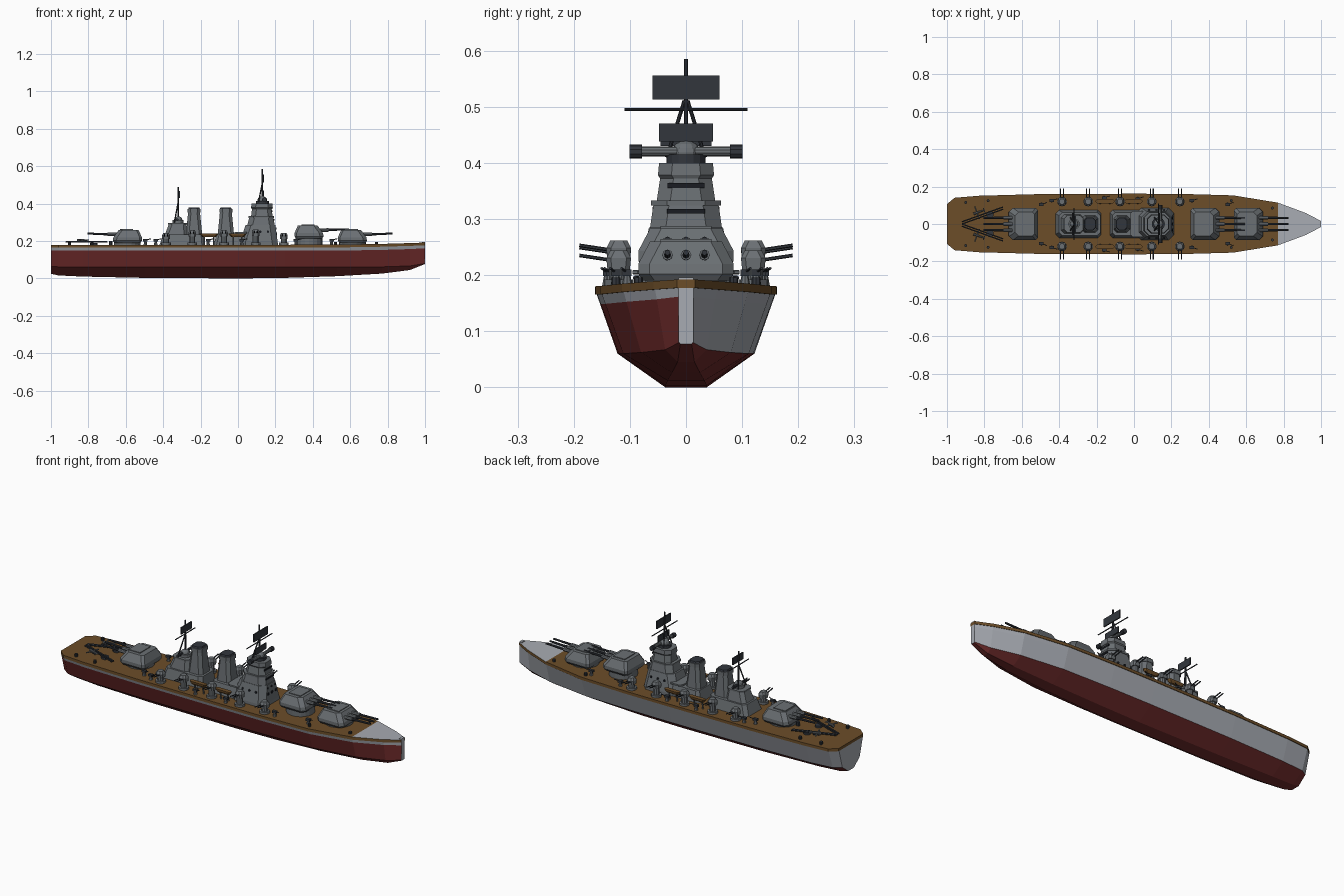
import bpy, bmesh, math
from mathutils import Vector, Matrix

if "Cube" in bpy.data.objects:
    bpy.data.objects.remove(bpy.data.objects["Cube"])

def material(name, rgb):
    m = bpy.data.materials.new(name)
    m.diffuse_color = (*rgb, 1)
    m.use_nodes = True
    m.node_tree.nodes["Principled BSDF"].inputs["Base Color"].default_value = m.diffuse_color
    return m

LIGHT = material("light_hull_grey", (0.39, 0.41, 0.45))
RED = material("bottom_red", (0.17, 0.026, 0.026))
WOOD = material("deck_brown", (0.15, 0.075, 0.022))
GREY = material("ship_grey", (0.145, 0.16, 0.172))
DARK = material("dark_steel", (0.032, 0.037, 0.046))
BLACK = material("window_black", (0.01, 0.012, 0.016))

def finish(name, bm, mats, rule=None):
    bmesh.ops.recalc_face_normals(bm, faces=bm.faces)
    if rule:
        for f in bm.faces:
            f.material_index = rule(f)
    me = bpy.data.meshes.new(name)
    bm.to_mesh(me)
    bm.free()
    for m in mats:
        me.materials.append(m)
    ob = bpy.data.objects.new(name, me)
    bpy.context.collection.objects.link(ob)
    return ob

def loft(name, rings, mats, rule=None):
    bm = bmesh.new()
    vs = [[bm.verts.new(p) for p in r] for r in rings]
    n = len(rings[0])
    for a, b in zip(vs, vs[1:]):
        for j in range(n):
            bm.faces.new((a[j], a[(j + 1) % n], b[(j + 1) % n], b[j]))
    bm.faces.new(vs[0])
    bm.faces.new(vs[-1])
    return finish(name, bm, mats, rule)

def block(name, x, y, sections, mat, cut=0.0):
    """Stacked plan rectangles (z, x0, x1, half_y) with chamfered corners."""
    rings = []
    for z, x0, x1, h in sections:
        c = max(cut, 0.0005)
        rings.append([(x + px, y + py, z) for px, py in (
            (x0 + c, -h), (x1 - c, -h), (x1, -h + c), (x1, h - c),
            (x1 - c, h), (x0 + c, h), (x0, h - c), (x0, -h + c))])
    return loft(name, rings, [mat])

def box(name, x0, x1, y0, y1, z0, z1, mat):
    return loft(name, [[(x, y0, z0), (x, y1, z0), (x, y1, z1), (x, y0, z1)] for x in (x0, x1)], [mat])

def rod(name, a, b, r, mat, r2=None, n=8):
    a, b = Vector(a), Vector(b)
    d = b - a
    bm = bmesh.new()
    mtx = Matrix.Translation((a + b) / 2) @ d.to_track_quat('Z', 'Y').to_matrix().to_4x4()
    bmesh.ops.create_cone(bm, cap_ends=True, segments=n, radius1=r,
                          radius2=r if r2 is None else r2, depth=d.length, matrix=mtx)
    return finish(name, bm, [mat])

def dome(name, p, r, squash, mat):
    bm = bmesh.new()
    bmesh.ops.create_uvsphere(bm, u_segments=12, v_segments=8, radius=r,
                              matrix=Matrix.Translation(p) @ Matrix.Diagonal((1, 1, squash, 1)))
    return finish(name, bm, [mat])

# Hull stations: x, keel z, chine z, keel / chine / deck half width
ST = [(-1, .025, .065, .025, .075, .103), (-.96, .016, .062, .03, .1, .137),
      (-.83, .01, .06, .035, .112, .148), (-.5, .003, .06, .037, .12, .157),
      (0, 0, .06, .037, .122, .159), (.25, .003, .06, .037, .12, .158),
      (.53, .012, .06, .033, .112, .15), (.77, .026, .062, .025, .08, .111),
      (.92, .045, .067, .015, .037, .055), (1, .077, .08, .01, .012, .013)]

def sheer(x):
    return 0.012 * max(0, (x - .4) / .6) ** 2

rings, deck_rings = [], []
for x, zk, zc, k, c, t in ST:
    top = .165 + sheer(x)
    half = [(t, top), (c + (t - c) * .84, zc + (top - zc) * .84), (c, zc), (k, zk)]
    rings.append([(x, -y, z) for y, z in half] + [(x, y, z) for y, z in reversed(half)])
    w = t + .003
    deck_rings.append([(x, -w, top), (x, -w, top + .015), (x, w, top + .015), (x, w, top)])

def hull_colour(f):
    c = f.calc_center_median()
    if abs(f.normal.x) > .95 or f.normal.z > .5:
        return 0
    low = max(v.co.z for v in f.verts) < .085
    strip = min(v.co.z for v in f.verts) > .13
    return 1 if low or (c.y < -.001 and not strip) else 0

loft("hull", rings, [LIGHT, RED], hull_colour)
loft("deck", deck_rings, [WOOD, LIGHT],
     lambda f: int(f.normal.z > .7 and f.calc_center_median().x > .77))
box("stem_post", .985, 1, -.013, .013, .08, .196, LIGHT)

# Main turrets
def turret(name, x, z, s):
    rod(name + "_barbette", (x, 0, .175), (x, 0, z + .012), .072, GREY, n=20)
    rings = []
    for dz, back, front, h in ((.0, -.07, .07, .076), (.012, -.078, .078, .085),
                               (.03, -.078, .074, .085), (.07, -.06, .045, .064)):
        rings.append([(x + s * px, py, z + dz) for px, py in
                      ((back, -h + .012), (back + .012, -h), (front - .02, -h), (front, -h + .02),
                       (front, h - .02), (front - .02, h), (back + .012, h), (back, h - .012))])
    loft(name + "_house", rings, [GREY])
    box(name + "_roof_plate", x - .04, x + .03, -.045, .045, z + .068, z + .074, GREY)
    for y in (-.033, 0, .033):
        rod(name + "_gun_sleeve", (x + s * .05, y, z + .045), (x + s * .105, y, z + .046), .0095, GREY)
        rod(name + "_gun", (x + s * .1, y, z + .046), (x + s * .213, y, z + .05), .0065, DARK, .005)

turret("fore_turret", .612, .19, 1)
turret("raised_turret", .38, .213, 1)
turret("aft_turret", -.592, .19, -1)

# Forward superstructure, tier by tier
block("fore_deckhouse", 0, 0, [(.178, -.13, .05, .075), (.238, -.115, .05, .062)], GREY, .015)
block("tower_base", 0, 0, [(.178, .01, .215, .086), (.195, .01, .212, .085), (.285, .04, .2, .066)], GREY, .03)
block("tower_gallery", 0, 0, [(.24, -.02, .06, .07), (.248, -.02, .06, .07)], GREY, .015)
block("tower_middle", 0, 0, [(.285, .05, .196, .064), (.326, .06, .19, .058)], GREY, .028)
block("tower_flange", 0, 0, [(.324, .055, .193, .062), (.333, .055, .193, .062)], GREY, .028)
block("tower_bridge", 0, 0, [(.333, .07, .185, .052), (.373, .075, .18, .046)], GREY, .024)
block("tower_collar", 0, 0, [(.372, .073, .183, .046), (.378, .07, .186, .05), (.4, .072, .184, .048)], GREY, .024)
rod("director_neck", (.13, 0, .398), (.13, 0, .415), .035, DARK, n=16)
dome("director_dome", (.13, 0, .418), .026, .85, GREY)
rod("tower_rangefinder", (.14, -.09, .42), (.14, .09, .42), .009, GREY, n=10)
for s in (-1, 1):
    rod("rangefinder_cap", (.14, s * .078, .42), (.14, s * .101, .42), .0125, DARK, n=10)
box("bridge_windows", .18, .1845, -.033, .033, .355, .364, BLACK)
box("middle_windows", .19, .1955, -.034, .034, .31, .318, BLACK)
for y in (-.032, 0, .032):
    for z, r in ((.238, .008), (.268, .0055)):
        x = .212 - (z - .195) * .1333
        rod("front_porthole", (x - .004, y, z), (x + .003, y, z), r, BLACK, n=10)
for s in (-1, 1):
    for x in (.08, .12, .16):
        rod("side_porthole", (x, s * .068, .25), (x, s * .0765, .25), .0065, BLACK, n=10)

# Aft superstructure
block("aft_deckhouse", 0, 0, [(.178, -.42, -.175, .074), (.236, -.4, -.18, .062)], GREY, .018)
block("aft_tower", 0, 0, [(.236, -.39, -.27, .052), (.29, -.37, -.275, .042)], GREY, .018)
block("aft_tower_flange", 0, 0, [(.288, -.375, -.27, .046), (.297, -.375, -.27, .046)], GREY, .018)
rod("aft_director_neck", (-.32, 0, .297), (-.32, 0, .312), .03, GREY, n=14)
dome("aft_director_dome", (-.32, 0, .314), .022, .8, GREY)
rod("aft_rangefinder", (-.325, -.06, .314), (-.325, .06, .314), .007, DARK)

# Funnels
for x in (-.065, -.235):
    block("funnel", x, 0, [(.18, -.048, .048, .05), (.24, -.043, .043, .045), (.362, -.031, .031, .036)], GREY, .016)
    block("funnel_band", x, 0, [(.352, -.035, .035, .04), (.372, -.035, .035, .04)], GREY, .016)
    block("funnel_cap", x, 0, [(.37, -.032, .032, .036), (.38, -.028, .028, .032)], DARK, .014)

# Tripod masts with radar screens and yards
def mast(name, x, z0, z1, zy, yard, screens):
    rod(name, (x, 0, z0), (x, 0, z1), .004, DARK)
    for s in (-1, 1):
        rod(name + "_leg", (x - .02, s * .034, z0 - .02), (x, s * .003, z0 + (z1 - z0) * .52), .0035, DARK)
    rod(name + "_yard", (x, -yard, zy), (x, yard, zy), .0028, DARK)
    for w, a, b in screens:
        box(name + "_radar", x + .003, x + .009, -w, w, a, b, DARK)

mast("main_mast", .13, .43, .585, .495, .11, [(.06, .513, .556), (.048, .438, .47)])
mast("aft_mast", -.32, .32, .49, .415, .085, [(.045, .43, .468)])

# Secondary twin mounts, small guns, boats and fittings on both sides
for s in (-1, 1):
    for x, z in ((-.385, .21), (-.245, .224), (-.075, .224), (.095, .228), (.245, .21)):
        y = s * .12
        rod("mount_base", (x, y, .178), (x, y, .192), .026, GREY, n=12)
        rod("mount_pedestal", (x, y, .19), (x, y, z), .017, GREY, n=10)
        block("mount_house", x, y, [(z, -.02, .02, .02), (z + .02, -.021, .021, .022),
                                    (z + .034, -.014, .014, .015)], GREY, .008)
        for d in (-.008, .008):
            rod("mount_gun", (x + d, y + s * .01, z + .016), (x + d, s * .19, z + .025), .0032, DARK, n=6)
    for x, y in ((-.495, .105), (.5, .105), (-.44, .125), (.31, .125), (.02, .135), (-.16, .14)):
        rod("light_gun_base", (x, s * y, .178), (x, s * y, .2), .01, GREY, .006)
        box("light_gun_shield", x - .012, x + .012, s * y - .008, s * y + .008, .198, .21, DARK)
        rod("light_gun", (x, s * y, .205), (x + .03, s * (y + .01), .212), .0025, DARK, n=6)
    for x0, x1 in ((-.205, -.105), (-.05, .045)):
        block("ship_boat", 0, s * .122, [(.222, x0 + .012, x1 - .012, .006), (.232, x0 + .003, x1 - .003, .011),
                                         (.24, x0, x1, .012)], WOOD, .009)
        for x in (x0 + .025, x1 - .025):
            rod("boat_davit", (x, s * .11, .178), (x, s * .118, .226), .004, GREY, n=6)
    for x, y in ((.74, .085), (.52, .125), (-.78, .125), (-.9, .115)):
        rod("bollard", (x, s * y, .178), (x, s * y, .196), .008, DARK)
    # Aft catapult with a floatplane on it
    rod("catapult_turntable", (-.77, s * .05, .178), (-.77, s * .05, .19), .02, DARK, n=12)
    for d in (-.006, .006):
        rod("catapult_rail", (-.92, s * .006 + d, .195), (-.7, s * .085 + d, .195), .004, DARK, n=6)
    u = Vector((-.94, -s * .34, 0))
    v = Vector((u.y, -u.x, 0))
    c = Vector((-.83, s * .064, .205))
    rod("plane_body", c - u * .035, c + u * .03, .003, GREY, .007)
    rod("plane_wing", c - v * .036 + u * .01, c + v * .036 + u * .01, .004, GREY, n=6)
    rod("plane_tail", c - v * .013 - u * .03, c + v * .013 - u * .03, .0025, GREY, n=6)
    rod("plane_float", c - u * .015 - Vector((0, 0, .009)), c + u * .025 - Vector((0, 0, .009)), .004, DARK, n=6)
rod("stern_crane_post", (-.68, 0, .178), (-.68, 0, .2), .01, DARK)
